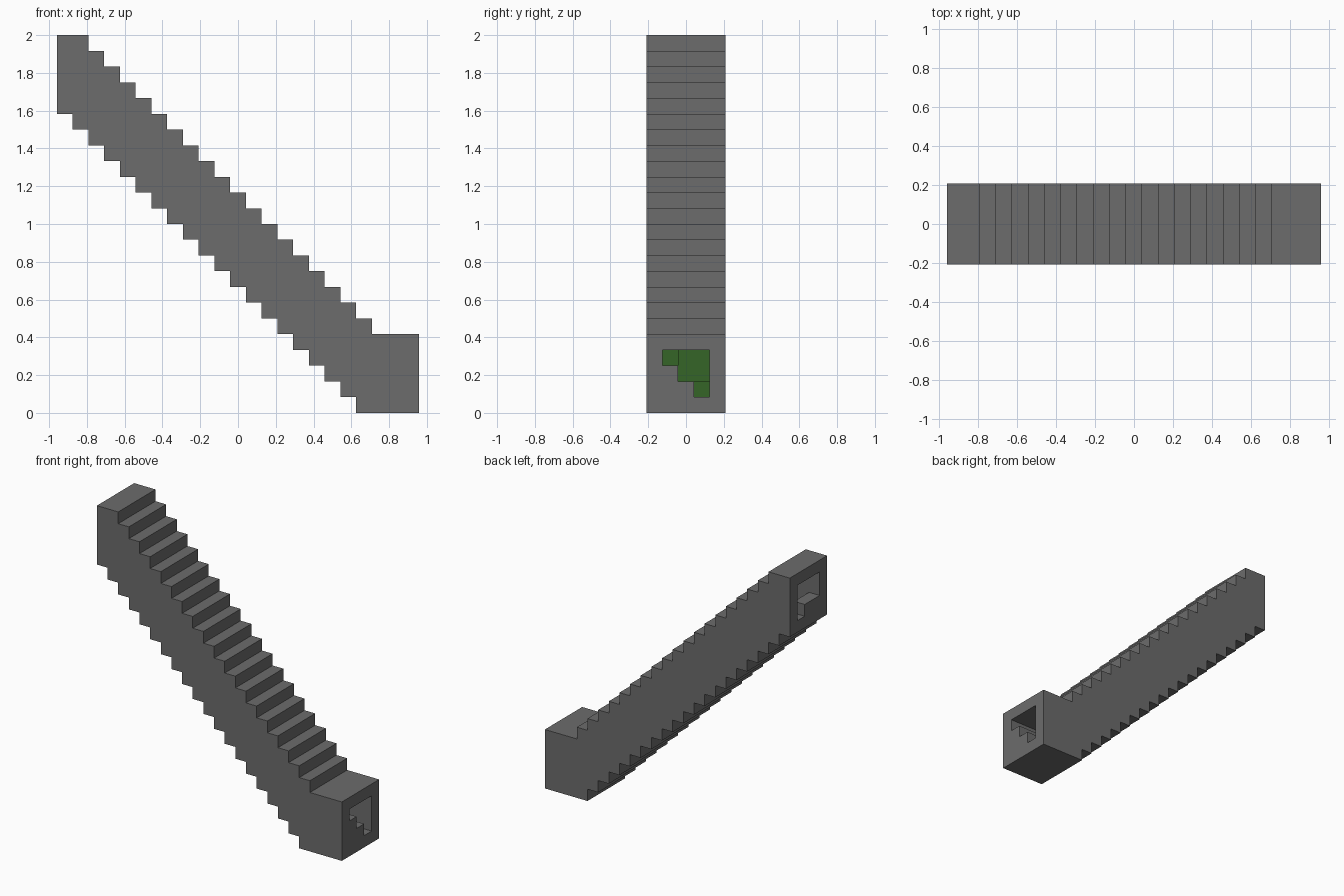
import bpy
import bmesh
from mathutils import Vector

cube = bpy.data.objects.get("Cube")
if cube:
    bpy.data.objects.remove(cube, do_unlink=True)

UNIT = 1 / 12              # one block
LENGTH, HEIGHT, DEPTH = 23, 24, 5
LANDING = 20               # first column of the level bottom landing


def material(name, rgb):
    mat = bpy.data.materials.new(name)
    mat.use_nodes = True
    mat.diffuse_color = (*rgb, 1)
    mat.node_tree.nodes["Principled BSDF"].inputs["Base Color"].default_value = (*rgb, 1)
    return mat


def build(name, cells, occupied, mat):
    """Skin a set of blocks, skipping faces hidden against other blocks."""
    bm = bmesh.new()
    corners = {}

    def vert(p):
        key = tuple(round(c) for c in p)
        if key not in corners:
            x, y, z = key
            corners[key] = bm.verts.new(
                ((x - LENGTH / 2) * UNIT, (y - DEPTH / 2) * UNIT, z * UNIT))
        return corners[key]

    for cell in sorted(cells):
        for axis in range(3):
            for sign in (-1, 1):
                n = Vector((0, 0, 0))
                n[axis] = sign
                if tuple(int(c + d) for c, d in zip(cell, n)) in occupied:
                    continue
                u = Vector((0, 0, 0))
                u[(axis + 1) % 3] = 1
                v = n.cross(u)
                mid = Vector(cell) + Vector((.5, .5, .5)) + n / 2
                ring = (-u - v, u - v, u + v, v - u)
                bm.faces.new([vert(mid + r / 2) for r in ring])
    # Merge blocks into large flat faces
    bmesh.ops.dissolve_limit(bm, angle_limit=0.01, verts=bm.verts, edges=bm.edges)
    mesh = bpy.data.meshes.new(name)
    bm.to_mesh(mesh)
    bm.free()
    mesh.materials.append(mat)
    obj = bpy.data.objects.new(name, mesh)
    bpy.context.collection.objects.link(obj)


# Stepped outer body
body = set()
for x in range(LENGTH):
    low = max(0, LANDING - 1 - x)
    high = max(DEPTH, min(HEIGHT, HEIGHT + 1 - x))
    body |= {(x, y, z) for y in range(DEPTH) for z in range(low, high)}

# Upper passage, descending with the steps
hollow = set()
for x in range(5):
    for y in (1, 2, 3):
        low = LANDING - x + (y < 3)
        hollow |= {(x, y, z) for z in range(low, min(23, 24 - x))}

# Lower passage with a stepped floor, ending at the green plug
plug = set()
for y in (1, 2, 3):
    for z in range(4 - y, 4):
        end = 19 if z == 1 else 17 if y == 1 else 18
        plug.add((end, y, z))
        hollow |= {(x, y, z) for x in range(end, LENGTH)}

shell = body - hollow
build("stair_passage", shell, shell | plug, material("stone grey", (0.15, 0.15, 0.15)))
build("passage_plug", plug, shell | plug, material("leaf green", (0.035, 0.13, 0.02)))
